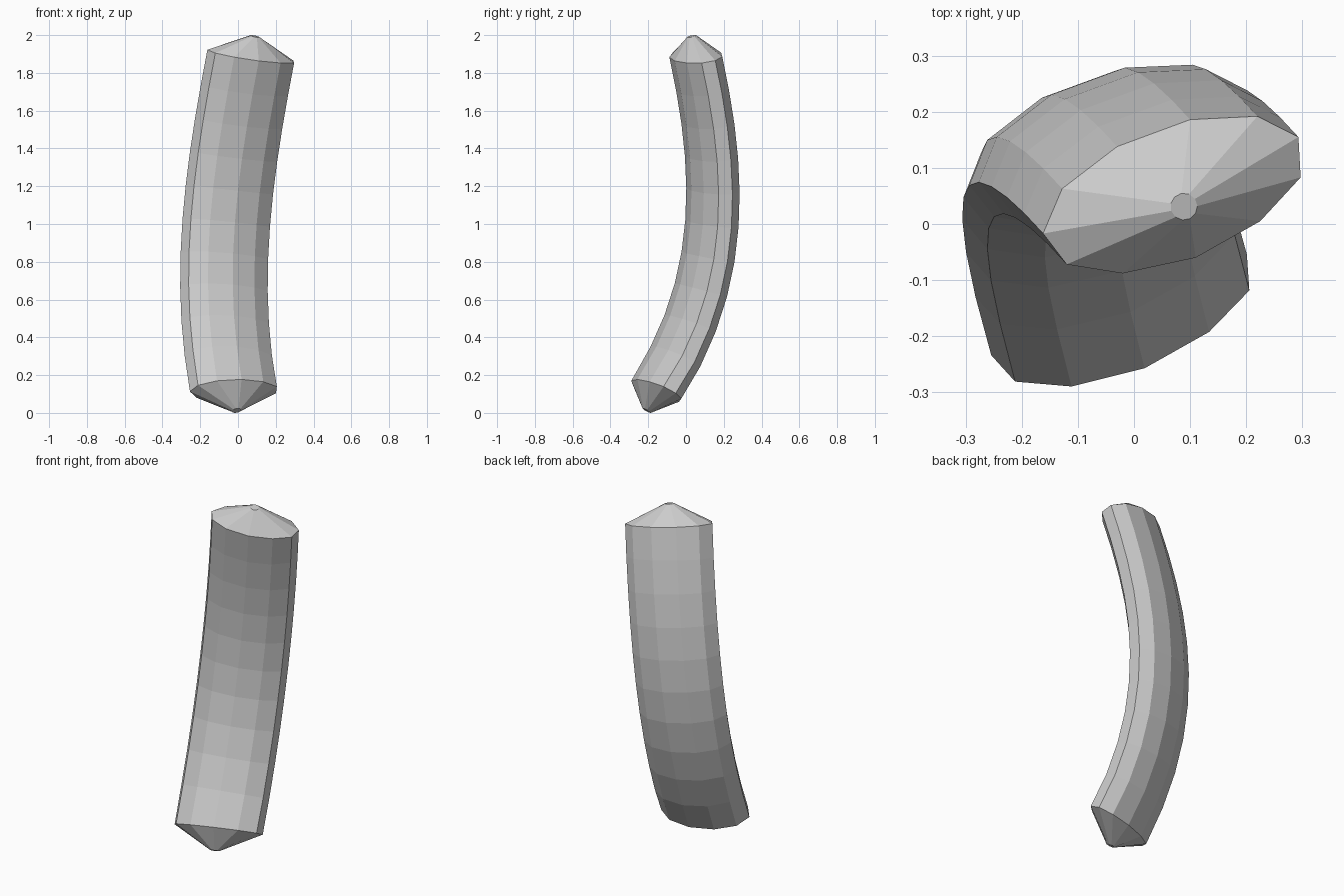
import bpy, bmesh, math
from mathutils import Vector

if "Cube" in bpy.data.objects:
    bpy.data.objects.remove(bpy.data.objects["Cube"])

# Centre line (cubic bezier control points) and its end directions
P = [Vector(p) for p in ((-.023, -.16, .118), (-.134, .22, .71),
                         (-.045, .18, 1.30), (.069, .051, 1.89))]
START = Vector((-.19, .53, 1)).normalized()
END = Vector((.19, -.17, 1)).normalized()
RINGS = 11

# Flattened eleven-sided cross-section, measured at the top end in plan
SECTION = [(.293, .155), (.297, .083), (.225, .005), (.11, -.06), (-.02, -.088),
           (-.12, -.072), (-.162, -.017), (-.128, .063), (-.03, .138),
           (.10, .186), (.22, .192)]
N = len(SECTION)


def in_end_plane(dx, dy):
    return Vector((dx, dy, -(END.x * dx + END.y * dy) / END.z))


section = [in_end_plane(x - P[3].x, y - P[3].y) for x, y in SECTION]
disc = [in_end_plane(.024 * math.cos(a), .024 * math.sin(a))
        for a in (math.radians(35) - i * math.tau / N for i in range(N))]


def point(t):
    s = 1 - t
    return P[0]*s**3 + P[1]*3*s*s*t + P[2]*3*s*t*t + P[3]*t**3


def tangent(t):
    s = 1 - t
    return ((P[1]-P[0])*s*s + (P[2]-P[1])*2*s*t + (P[3]-P[2])*t*t).normalized()


bm = bmesh.new()


def ring(shape, centre, direction):
    q = END.rotation_difference(direction)
    return [bm.verts.new(centre + q @ v) for v in shape]


# Bottom tip, swept body, top tip
rings = [ring(disc, Vector((-.008, -.208, .012)), START)]
for i in range(RINGS):
    t = i / (RINGS - 1)
    d = START if i == 0 else END if i == RINGS - 1 else tangent(t)
    rings.append(ring(section, point(t), d))
rings.append(ring(disc, Vector((.089, .031, 1.994)), END))

for a, b in zip(rings, rings[1:]):
    for i in range(N):
        j = (i + 1) % N
        bm.faces.new((a[i], a[j], b[j], b[i]))
bm.faces.new(rings[0])
bm.faces.new(rings[-1])
bmesh.ops.recalc_face_normals(bm, faces=bm.faces)

mesh = bpy.data.meshes.new("curved_bar")
bm.to_mesh(mesh)
bm.free()
bar = bpy.data.objects.new("curved_bar", mesh)
bpy.context.collection.objects.link(bar)
